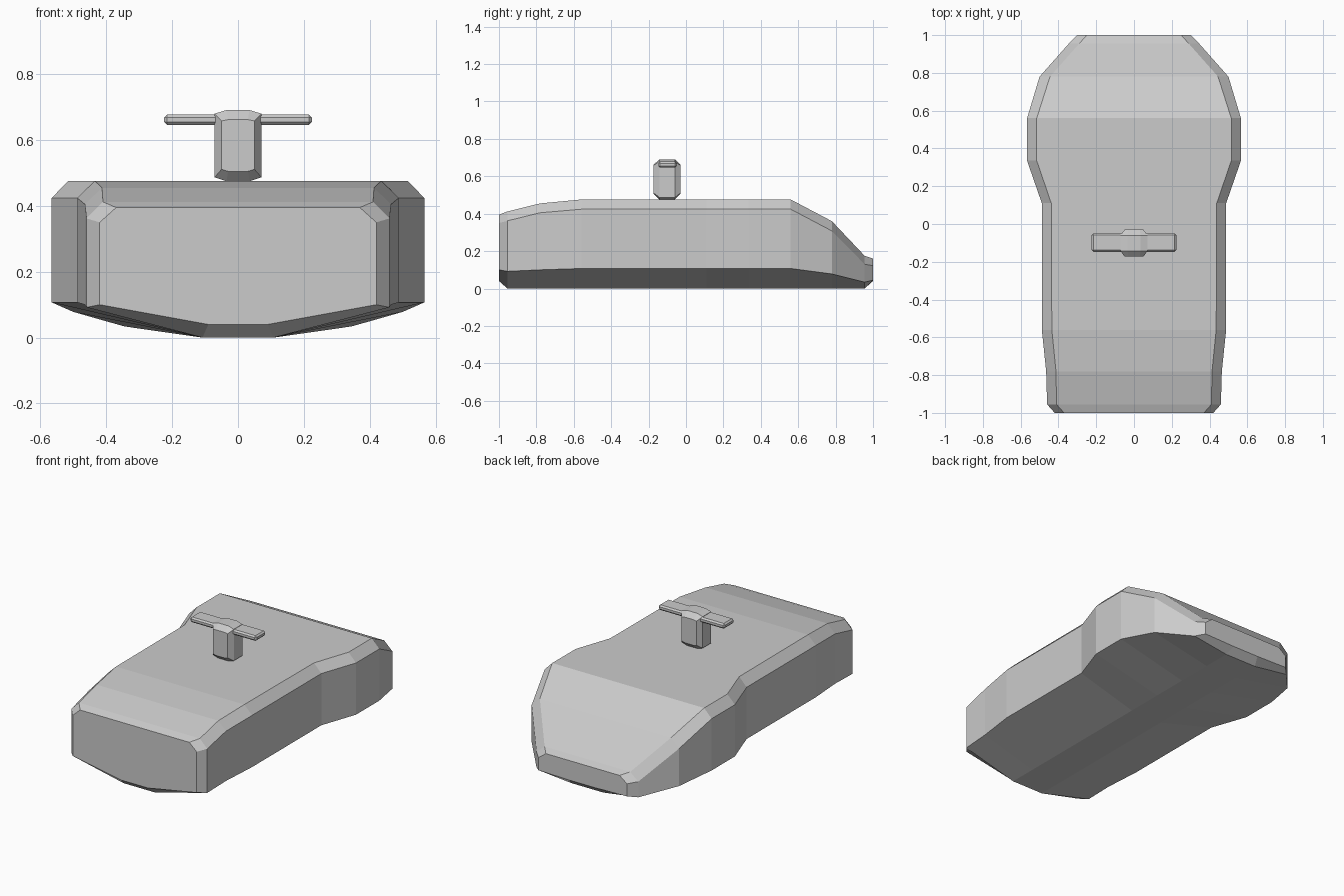
import bpy, bmesh


def loft(name, sections):
    """Loft eight-sided sections (y, points of the right half, bottom to top)."""
    bm = bmesh.new()
    rings = []
    for y, half in sections:
        pts = half + [(-x, z) for x, z in reversed(half)]
        rings.append([bm.verts.new((x, y, z)) for x, z in pts])
    for a, b in zip(rings, rings[1:]):
        n = len(a)
        for i in range(n):
            j = (i + 1) % n
            bm.faces.new((a[i], a[j], b[j], b[i]))
    bm.faces.new(rings[0])
    bm.faces.new(rings[-1])
    bmesh.ops.recalc_face_normals(bm, faces=bm.faces)
    me = bpy.data.meshes.new(name)
    bm.to_mesh(me)
    bm.free()
    ob = bpy.data.objects.new(name, me)
    bpy.context.collection.objects.link(ob)
    return ob


# Main body: y, side half width, top half width, keel z, side bottom z, side top z, top z
stations = [
    (-1.00, 0.42, 0.37, 0.040, 0.100, 0.350, 0.395),
    (-0.955, 0.46, 0.41, 0.000, 0.092, 0.362, 0.412),
    (-0.78, 0.465, 0.413, 0.000, 0.100, 0.405, 0.455),
    (-0.56, 0.488, 0.435, 0.000, 0.107, 0.424, 0.476),
    (0.11, 0.488, 0.438, 0.000, 0.107, 0.424, 0.476),
    (0.335, 0.566, 0.515, 0.000, 0.107, 0.424, 0.476),
    (0.56, 0.566, 0.515, 0.000, 0.107, 0.424, 0.476),
    (0.78, 0.50, 0.445, 0.000, 0.078, 0.308, 0.360),
    (0.955, 0.345, 0.29, 0.000, 0.034, 0.130, 0.175),
    (1.00, 0.30, 0.25, 0.040, 0.045, 0.122, 0.160),
]
loft("body", [(y, [(0.09 if abs(y) == 1 else 0.108, k), (w, b), (w, s), (t, z)])
              for y, w, t, k, b, s, z in stations])

# Short post with chamfered ends
cap = [(0.03, 0.505), (0.05, 0.511), (0.05, 0.658), (0.03, 0.662)]
mid = [(0.035, 0.475), (0.071, 0.487), (0.071, 0.68), (0.035, 0.691)]
loft("post", [(-0.173, cap), (-0.142, mid), (-0.06, mid), (-0.03, cap)])

# Thin cross bar with chamfered edges
bpy.ops.mesh.primitive_cube_add(size=1, location=(0, -0.098, 0.662))
bar = bpy.context.object
bar.name = "cross_bar"
bar.scale = (0.448, 0.098, 0.032)
bpy.ops.object.transform_apply(location=False, rotation=False, scale=True)
bevel = bar.modifiers.new("chamfer", "BEVEL")
bevel.width = 0.009
bevel.segments = 1
